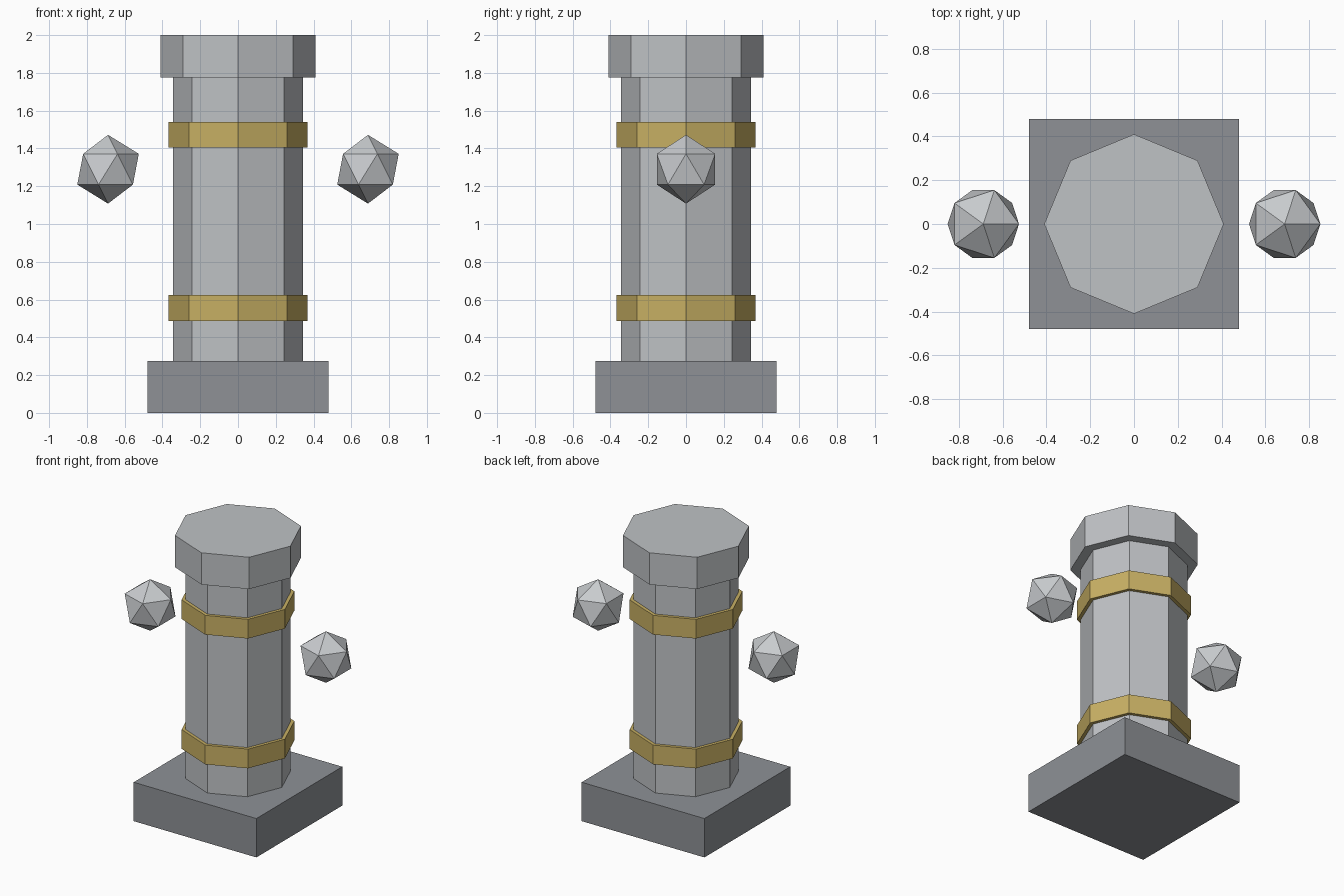
import bpy
from math import pi

cube = bpy.data.objects.get("Cube")
if cube:
    bpy.data.objects.remove(cube, do_unlink=True)


def material(name, hex_code):
    """Flat material from an sRGB hex colour, converted to linear."""
    srgb = [int(hex_code[i:i + 2], 16) / 255 for i in (0, 2, 4)]
    colour = [((c + 0.055) / 1.055) ** 2.4 for c in srgb] + [1]
    mat = bpy.data.materials.new(name)
    mat.use_nodes = True
    mat.diffuse_color = colour
    mat.node_tree.nodes["Principled BSDF"].inputs["Base Color"].default_value = colour
    return mat


def finish(name, mat):
    obj = bpy.context.object
    obj.name = name
    obj.data.materials.append(mat)
    return obj


def octagon(name, radius, bottom, top, mat):
    """Eight-sided drum with a corner on each axis."""
    bpy.ops.mesh.primitive_cylinder_add(
        vertices=8, radius=radius, depth=top - bottom,
        location=(0, 0, (bottom + top) / 2))
    return finish(name, mat)


base_stone = material("dark grey stone", "8E9196")
pillar_stone = material("light grey stone", "BFC2C5")
gold = material("gold", "C8B064")
crystal = material("pale crystal", "C8CBCE")

# Square plinth
bpy.ops.mesh.primitive_cube_add(size=1, location=(0, 0, 0.1375))
plinth = finish("plinth", base_stone)
plinth.scale = (0.96, 0.96, 0.275)

# Shaft and cap
octagon("shaft", 0.343, 0.275, 1.775, pillar_stone)
octagon("cap", 0.41, 1.775, 2.0, pillar_stone)

# Gold bands
for name, bottom in (("lower_band", 0.487), ("upper_band", 1.405)):
    octagon(name, 0.367, bottom, bottom + 0.136, gold)

# Floating crystals
for name, x in (("right_crystal", -0.688), ("left_crystal", 0.688)):
    bpy.ops.mesh.primitive_ico_sphere_add(
        subdivisions=1, radius=0.182, location=(x, 0, 1.29))
    finish(name, crystal)
